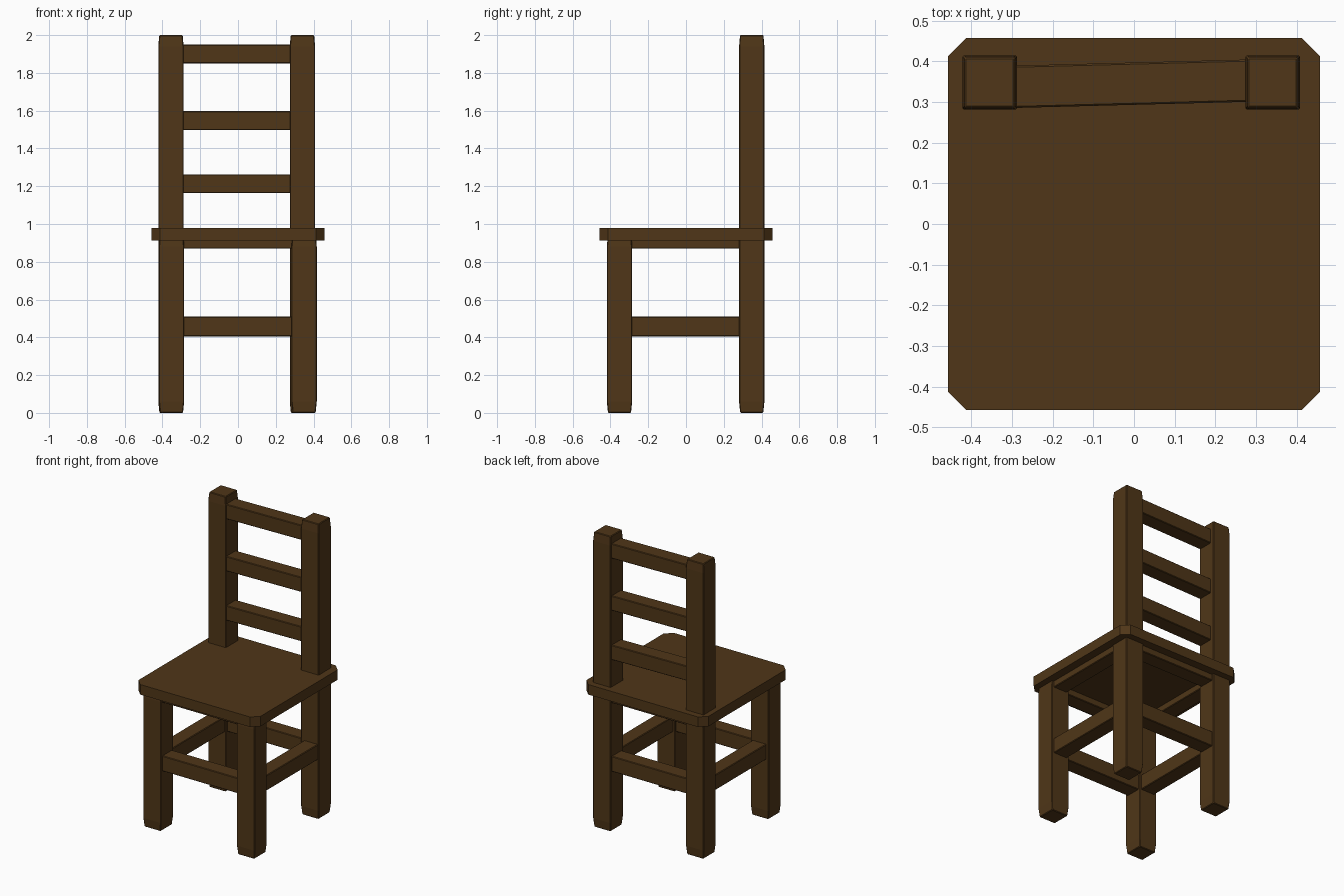
import bpy, bmesh
from mathutils import Vector

if "Cube" in bpy.data.objects:
    bpy.data.objects.remove(bpy.data.objects["Cube"])

wood = bpy.data.materials.new("dark_wood")
wood.diffuse_color = (0.08, 0.037, 0.009, 1)
wood.use_nodes = True
wood.node_tree.nodes["Principled BSDF"].inputs["Base Color"].default_value = wood.diffuse_color


def finish(name, bm, bevel=0.0):
    bmesh.ops.recalc_face_normals(bm, faces=bm.faces)
    me = bpy.data.meshes.new(name)
    bm.to_mesh(me)
    bm.free()
    me.materials.append(wood)
    ob = bpy.data.objects.new(name, me)
    bpy.context.collection.objects.link(ob)
    if bevel:
        mod = ob.modifiers.new("edge_bevel", 'BEVEL')
        mod.width = bevel
        mod.segments = 1
        mod.limit_method = 'ANGLE'
    return ob


def post(name, x, y, height):
    """Square post whose two ends narrow slightly."""
    bm = bmesh.new()
    rings = []
    for z, h in ((0, 0.061), (0.06, 0.067), (height - 0.06, 0.067), (height, 0.062)):
        rings.append([bm.verts.new((x + sx * h, y + sy * h, z))
                      for sx, sy in ((-1, -1), (1, -1), (1, 1), (-1, 1))])
    for a, b in zip(rings, rings[1:]):
        for i in range(4):
            j = (i + 1) % 4
            bm.faces.new((a[i], a[j], b[j], b[i]))
    bm.faces.new(rings[0][::-1])
    bm.faces.new(rings[-1])
    return finish(name, bm, 0.004)


def rail(name, p0, p1, z0, z1, width=0.104):
    """Horizontal bar between two plan points."""
    a, b = Vector(p0), Vector(p1)
    d = (b - a).normalized()
    side = Vector((-d.y, d.x)) * width / 2
    bm = bmesh.new()
    base = bm.faces.new([bm.verts.new((p.x, p.y, z0))
                         for p in (a - side, b - side, b + side, a + side)])
    top = bmesh.ops.extrude_face_region(bm, geom=[base])
    bmesh.ops.translate(bm, vec=(0, 0, z1 - z0),
                        verts=[v for v in top["geom"] if isinstance(v, bmesh.types.BMVert)])
    return finish(name, bm, 0.004)


# Seat: square board with clipped corners
s, c = 0.458, 0.412
bm = bmesh.new()
outline = [(-c, -s), (c, -s), (s, -c), (s, c), (c, s), (-c, s), (-s, c), (-s, -c)]
f = bm.faces.new([bm.verts.new((x, y, 0.912)) for x, y in outline])
ext = bmesh.ops.extrude_face_region(bm, geom=[f])
bmesh.ops.translate(bm, vec=(0, 0, 0.068),
                    verts=[v for v in ext["geom"] if isinstance(v, bmesh.types.BMVert)])
finish("seat", bm)

# Front legs and tall back posts
post("front_leg_left", -0.352, -0.352, 0.94)
post("front_leg_right", 0.350, -0.352, 0.94)
post("back_post_left", -0.355, 0.348, 2.0)
post("back_post_right", 0.341, 0.348, 2.0)

# Stretchers and seat aprons on all four sides
r, e = 0.35, 0.32
sides = {"front": ((-e, -r), (e, -r)), "back": ((-e, r), (e, r)),
         "left": ((-r, -e), (-r, e)), "right": ((r, -e), (r, e))}
for side_name, (p0, p1) in sides.items():
    rail(side_name + "_stretcher", p0, p1, 0.405, 0.509)
    rail(side_name + "_apron", p0, p1, 0.87, 0.95)

# Back slats, slightly askew in plan
for i, z in enumerate((1.163, 1.497, 1.85)):
    rail(f"back_slat_{i + 1}", (-0.31, 0.337), (0.30, 0.353), z, z + 0.1)
